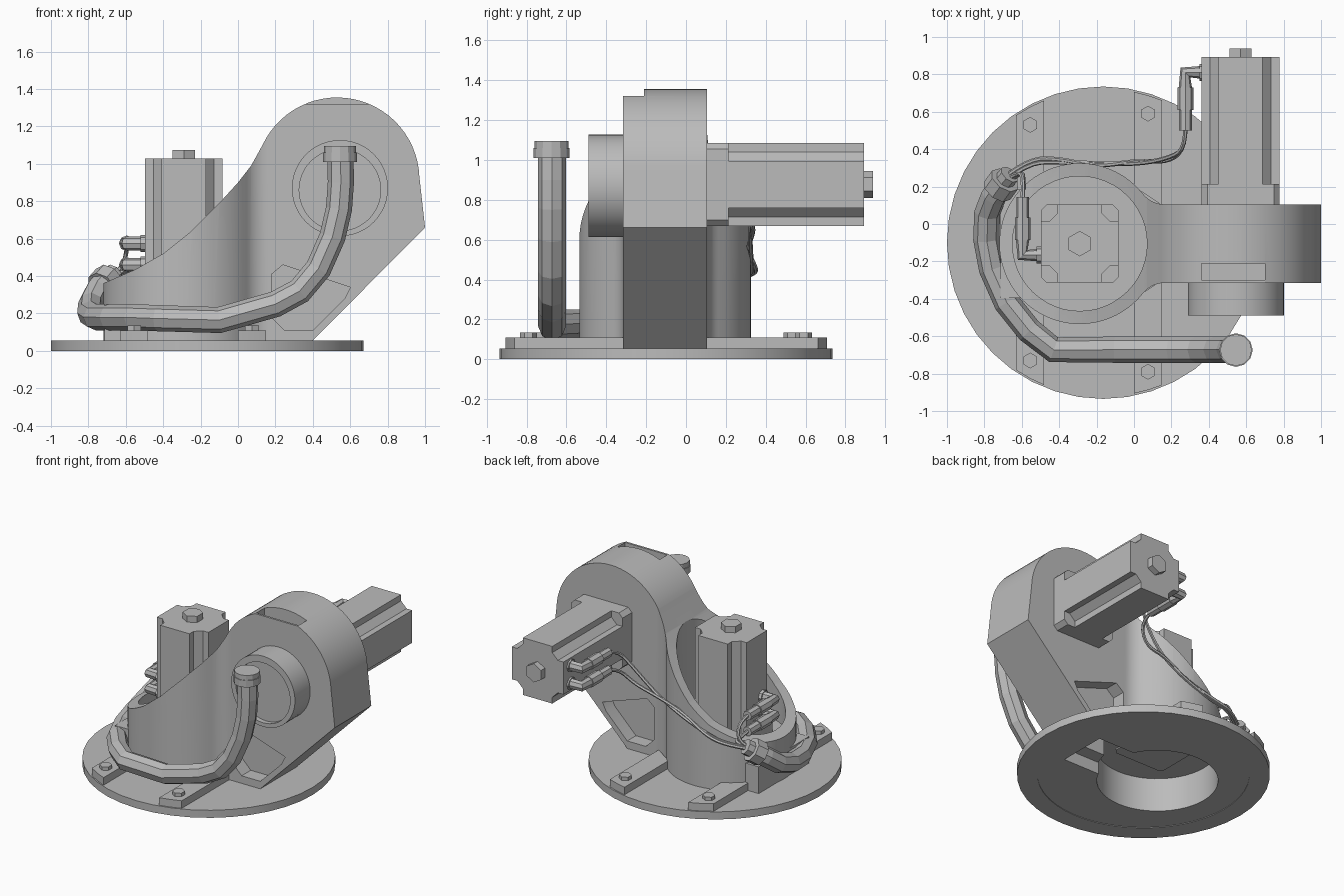
import bpy, bmesh
from math import sin, cos, pi, radians, sqrt
from mathutils import Matrix

cube = bpy.data.objects.get("Cube")
if cube:
    bpy.data.objects.remove(cube, do_unlink=True)

grey = bpy.data.materials.new("light_grey")
grey.use_nodes = True
grey.diffuse_color = (0.5, 0.5, 0.5, 1)
grey.node_tree.nodes["Principled BSDF"].inputs["Base Color"].default_value = (0.5, 0.5, 0.5, 1)


def arc(cx, cy, r, a0, a1, n):
    step = radians(a1 - a0) / n
    return [(cx + r * cos(radians(a0) + i * step), cy + r * sin(radians(a0) + i * step))
            for i in range(n + 1)]


def circle(cx, cy, r, n=48, a0=0):
    return arc(cx, cy, r, a0, a0 + 360, n)[:-1]


def rect(x0, x1, y0, y1):
    return [(x0, y0), (x1, y0), (x1, y1), (x0, y1)]


def select(ob):
    bpy.ops.object.select_all(action='DESELECT')
    ob.select_set(True)
    bpy.context.view_layer.objects.active = ob


def smooth(ob):
    select(ob)
    bpy.ops.object.shade_smooth_by_angle(angle=radians(25))


def prism(name, pts, lo, hi, axis='z', matrix=None):
    """Extrude a 2D outline along z, or an x-z outline along y."""
    bm = bmesh.new()
    put = (lambda p, h: (p[0], p[1], h)) if axis == 'z' else (lambda p, h: (p[0], h, p[1]))
    low = [bm.verts.new(put(p, lo)) for p in pts]
    top = [bm.verts.new(put(p, hi)) for p in pts]
    bm.faces.new(low)
    bm.faces.new(top)
    for i in range(len(pts)):
        j = (i + 1) % len(pts)
        bm.faces.new((low[i], low[j], top[j], top[i]))
    bmesh.ops.recalc_face_normals(bm, faces=bm.faces)
    if matrix:
        bm.transform(matrix)
    mesh = bpy.data.meshes.new(name)
    bm.to_mesh(mesh)
    bm.free()
    mesh.materials.append(grey)
    ob = bpy.data.objects.new(name, mesh)
    bpy.context.collection.objects.link(ob)
    smooth(ob)
    return ob


def cut(ob, cutter, operation='DIFFERENCE'):
    """Apply a boolean and discard the cutter."""
    mod = ob.modifiers.new("cut", 'BOOLEAN')
    mod.operation, mod.solver, mod.object = operation, 'EXACT', cutter
    select(ob)
    bpy.ops.object.modifier_apply(modifier=mod.name)
    bpy.data.objects.remove(cutter, do_unlink=True)
    smooth(ob)


def tube(name, pts, r, sides=8, curved=False):
    """Sweep a round section with the given even number of sides along a path."""
    cu = bpy.data.curves.new(name, 'CURVE')
    cu.dimensions, cu.bevel_depth, cu.use_fill_caps = '3D', r, True
    cu.bevel_resolution = (sides - 4) // 2
    sp = cu.splines.new('NURBS' if curved else 'POLY')
    sp.points.add(len(pts) - 1)
    for point, p in zip(sp.points, pts):
        point.co = (*p, 1)
    sp.use_smooth = False
    if curved:
        sp.order_u, sp.use_endpoint_u, sp.resolution_u = 3, True, 4
    cu.materials.append(grey)
    ob = bpy.data.objects.new(name, cu)
    bpy.context.collection.objects.link(ob)
    select(ob)
    bpy.ops.object.convert(target='MESH')
    bpy.ops.object.shade_flat()


# Shared centres
DX, DY, DR = -0.165, -0.1, 0.835
TX, TY, TR = -0.29, -0.105, 0.43
FLOOR = 0.055

# Round base plate, open below the tower and the arm
base = prism("base_plate", circle(DX, DY, DR, 40), 0, FLOOR)
cut(base, prism("recess", circle(DX, DY, 0.7), -0.1, 0.004))
cut(base, prism("opening", circle(TX, TY, 0.4), -0.1, 0.2))
cut(base, prism("arm_opening", rect(TX, 0.36, -0.285, 0.075), -0.1, 0.2))

# Tower and arm: plan outline with fillets, trimmed by the side profile
F, HALF = 0.15, 0.21
fx = TX + sqrt((TR + F) ** 2 - (HALF + F) ** 2)
ang = 38.3
plan = arc(TX, TY, TR, ang, 360 - ang, 56)
plan += arc(fx, TY - HALF - F, F, 180 - ang, 90, 8)[1:]
plan += [(1.1, TY - HALF), (1.1, TY + HALF)]
plan += arc(fx, TY + HALF + F, F, 270, 180 + ang, 8)[:-1]
side = [(0.4, FLOOR), (-0.8, FLOOR), (-0.8, 0.33), (-0.7, 0.37), (-0.55, 0.435), (-0.4, 0.52),
        (-0.25, 0.64), (-0.1, 0.79), (0, 0.9), (0.07, 0.99)]
side += arc(0.53, 0.915, 0.44, 155, 2, 28) + [(1.0, 0.66)]
body = prism("tower_and_arm", plan, 0.0, 1.5)
cut(body, prism("profile", side, -1, 1, 'y'), 'INTERSECT')
cut(body, prism("upper_cup", circle(TX, TY, 0.36), 0.27, 1.6))
cut(body, prism("lower_hollow", circle(TX, TY, 0.4), -0.1, 0.25))
cut(body, prism("arm_hollow_low", rect(TX, 0.36, -0.285, 0.075), -0.1, 0.09))
cut(body, prism("arm_hollow_core", rect(TX, 0.36, -0.185, -0.02), -0.1, 0.25))
window = [(0.18, 0.18), (0.25, 0.11), (0.4, 0.11), (0.57, 0.28), (0.6, 0.34),
          (0.45, 0.39), (0.24, 0.46), (0.18, 0.41)]
for lo, hi in ((-0.4, -0.21), (0.005, 0.2)):
    cut(body, prism("pocket", window, lo, hi, 'y'))
# Slot in the arm crown behind a low front lip
cut(body, prism("crown_cut", rect(0.36, 0.7, 1.32, 1.5), -0.4, -0.21, 'y'))
cut(body, prism("crown_slot", rect(0.36, 0.7, 1.1, 1.5), -0.3, -0.21, 'y'))

# Round bearing housing on the front of the arm
housing = prism("bearing_housing", circle(0.545, 0.87, 0.257), -0.49, -0.3, 'y')
cut(housing, prism("housing_recess", circle(0.545, 0.86, 0.218), -0.6, -0.455, 'y'))

# Flat-faced block on the right of the tower
block = prism("tower_side_block", rect(-0.715, -0.3, TY - 0.29, TY + 0.29), 0.05, 0.25)
cut(block, prism("block_bore", circle(TX, TY, 0.41), -0.1, 0.6))


# Mounting bars running to the plate edge, with bolts
def edge(x):
    return sqrt(DR ** 2 - (x - DX) ** 2) - 0.012


for side_name, s in (("back", 1), ("front", -1)):
    for label, x0, x1, in0, in1, bolt in (("right", -0.63, -0.48, 0.25, 0.365, 0.63),
                                          ("left", 0.0, 0.15, 0.3, 0.2, 0.69)):
        outline = [(x0, in0), (x1, in1), (x1, edge(x1)), ((x0 + x1) / 2, edge((x0 + x1) / 2)),
                   (x0, edge(x0))]
        prism(f"{side_name}_{label}_bar", [(x, DY + s * y) for x, y in outline], 0.05, 0.11)
        prism(f"{side_name}_{label}_bolt",
              circle((x0 + x1) / 2, DY + s * bolt, 0.042, 6, 90), 0.1, 0.135)


# Motors: square flange, body with notched corners, hex cap
def motor(name, matrix):
    h, n, c = 0.208, 0.09, 0.03
    notch, chamfer = [], []
    for k in range(4):
        q = Matrix.Rotation(k * pi / 2, 2)
        for x, y in ((h, h - n), (h - n / 2, h - n), (h - n, h - n / 2), (h - n, h)):
            notch.append((q[0][0] * x + q[0][1] * y, q[1][0] * x + q[1][1] * y))
        for x, y in ((h, h - c), (h - c, h)):
            chamfer.append((q[0][0] * x + q[0][1] * y, q[1][0] * x + q[1][1] * y))
    prism(name + "_flange", chamfer, -0.01, 0.1, matrix=matrix)
    prism(name + "_body", notch, 0.09, 0.78, matrix=matrix)
    prism(name + "_cap", circle(0, 0, 0.068, 6, 90), 0.77, 0.825, matrix=matrix)


motor("upright_motor", Matrix.Translation((TX, TY, 0.25)))
motor("arm_motor", Matrix.Translation((0.57, 0.113, 0.877)) @ Matrix.Rotation(-pi / 2, 4, 'X'))


# Cable plugs with elbows, and the wires that leave them
def plug(name, x, y, s, z):
    tube(name + "_elbow", [(x + 0.11, y, z), (x, y, z), (x, y + s * 0.09, z)], 0.037, 8)
    tube(name + "_seat", [(x + 0.075, y, z), (x + 0.11, y, z)], 0.045, 8)
    tube(name + "_sleeve", [(x, y + s * 0.08, z), (x, y + s * 0.2, z)], 0.042, 8)
    tube(name + "_tail", [(x, y + s * 0.19, z), (x, y + s * 0.31, z)], 0.034, 8)


for i, (za, zu) in enumerate(((0.94, 0.575), (0.81, 0.46))):
    plug(f"arm_plug_{i + 1}", 0.275, 0.81, -1, za)
    plug(f"upright_plug_{i + 1}", -0.595, -0.165, 1, zu)
    d = 0.02 * i
    tube(f"arm_wire_{i + 1}",
         [(-0.68, 0.24 + d, 0.4), (-0.56, 0.33 + d, 0.43), (-0.4, 0.33 + d, 0.46),
          (-0.2, 0.325 - d, 0.53 + d), (0.02, 0.32 + d, 0.64), (0.18, 0.35 - d, za - 0.14),
          (0.275, 0.4, za - 0.02), (0.275, 0.52, za)], 0.012, 6, True)
    tube(f"upright_wire_{i + 1}",
         [(-0.69 + d, 0.23, 0.4), (-0.62 + d, 0.28, 0.43), (-0.59, 0.25, zu - 0.02),
          (-0.595, 0.14, zu)], 0.012, 6, True)

# Faceted conduit hose with collars on both ends
hose = [(0.548, -0.672, 1.03), (0.55, -0.672, 0.9), (0.54, -0.672, 0.76), (0.505, -0.672, 0.61),
        (0.43, -0.672, 0.44), (0.33, -0.672, 0.32), (0.2, -0.672, 0.25), (-0.1, -0.672, 0.165),
        (-0.43, -0.672, 0.175), (-0.56, -0.57, 0.18), (-0.68, -0.42, 0.18), (-0.76, -0.24, 0.18),
        (-0.79, -0.08, 0.2), (-0.785, 0.06, 0.25), (-0.75, 0.15, 0.32), (-0.7, 0.22, 0.38)]
tube("conduit_hose", hose, 0.07, 8)
tube("hose_end_collar", [(0.545, -0.674, 1.01), (0.545, -0.674, 1.06)], 0.09, 12)
tube("hose_end_cap", [(0.545, -0.674, 1.05), (0.545, -0.674, 1.095)], 0.085, 12)
tube("hose_clamp", [(-0.73, 0.18, 0.345), (-0.69, 0.235, 0.39)], 0.085, 8)
tube("hose_clamp_tip", [(-0.69, 0.235, 0.39), (-0.665, 0.265, 0.415)], 0.055, 8)
